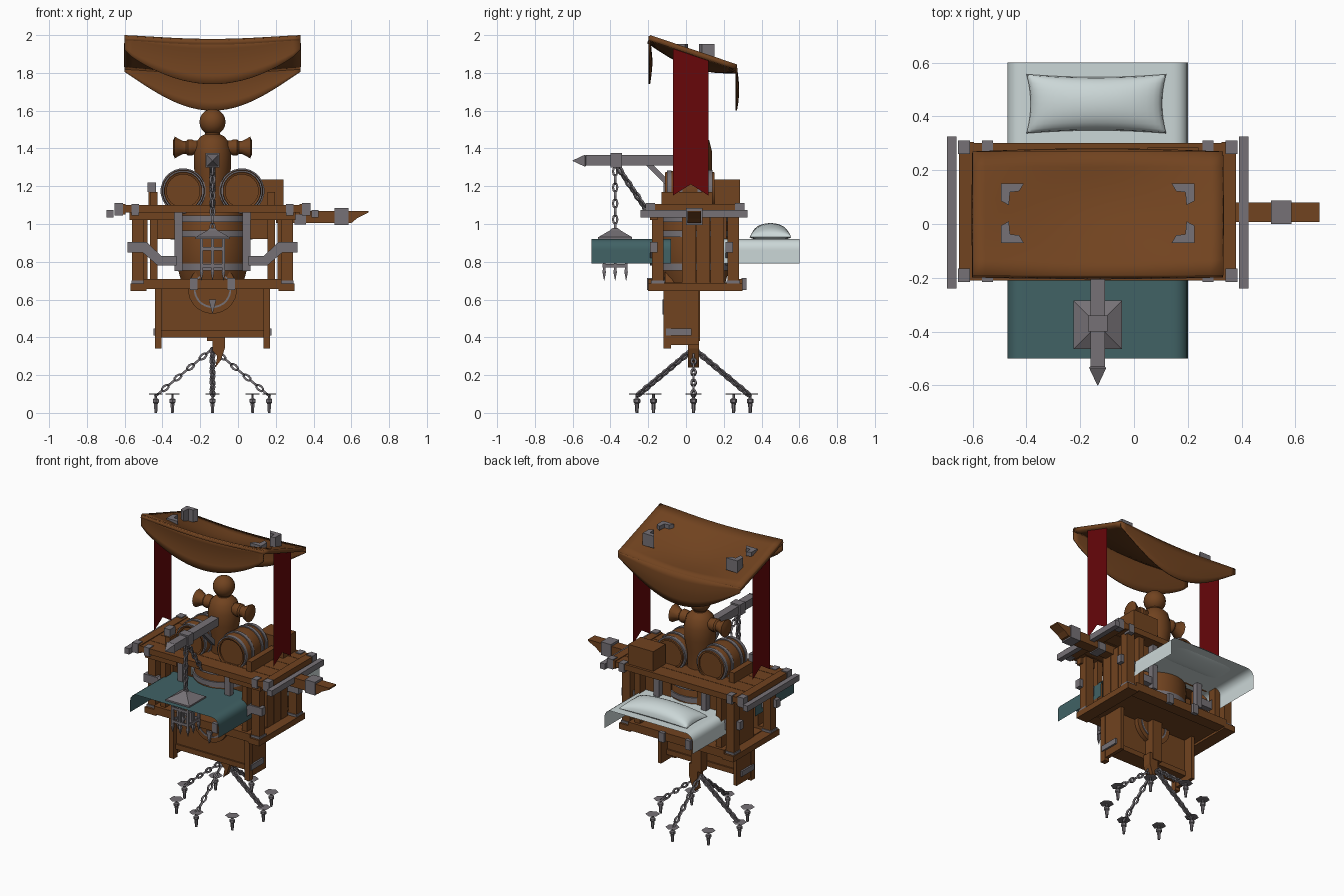
import bpy, bmesh, math
from mathutils import Vector, Matrix

cube = bpy.data.objects.get("Cube")
if cube:
    bpy.data.objects.remove(cube)


def material(name, rgb):
    m = bpy.data.materials.new(name)
    m.use_nodes = True
    m.diffuse_color = (*rgb, 1)
    m.node_tree.nodes["Principled BSDF"].inputs["Base Color"].default_value = (*rgb, 1)
    return m


WOOD = material("brown wood", (0.165, 0.056, 0.014))
IRON = material("grey iron", (0.18, 0.165, 0.18))
RED = material("dark red cloth", (0.135, 0.002, 0.003))
TEAL = material("teal cloth", (0.052, 0.122, 0.13))
WHITE = material("pale cloth", (0.6, 0.68, 0.68))
C = -0.135    # symmetry line of the stall in x
MID = 0.045   # middle of the stall in y


def finish(name, bm, mat, smooth=False, recalc=True):
    if recalc:
        bmesh.ops.recalc_face_normals(bm, faces=bm.faces)
    me = bpy.data.meshes.new(name)
    bm.to_mesh(me)
    bm.free()
    me.materials.append(mat)
    ob = bpy.data.objects.new(name, me)
    bpy.context.collection.objects.link(ob)
    if smooth:
        bpy.ops.object.select_all(action="DESELECT")
        ob.select_set(True)
        bpy.context.view_layer.objects.active = ob
        bpy.ops.object.shade_smooth_by_angle(angle=math.radians(40))
    return ob


def box(name, x, y, z, mat):
    bm = bmesh.new()
    mid = [(a[0] + a[1]) / 2 for a in (x, y, z)]
    size = [abs(a[1] - a[0]) for a in (x, y, z)]
    bmesh.ops.create_cube(bm, size=1, matrix=Matrix.Translation(mid) @ Matrix.Diagonal((*size, 1)))
    return finish(name, bm, mat)


def pair(name, d, y, z, mat):
    """Two boxes mirrored about the symmetry line."""
    for side, s in (("left", 1), ("right", -1)):
        box(f"{side}_{name}", (C + s * d[0], C + s * d[1]), y, z, mat)


def prism(name, pts, depth, mat, plane="xz"):
    """Outline extruded along the remaining axis; flat if the depth is zero."""
    bm = bmesh.new()
    to3d = {"xz": lambda p, d: (p[0], d, p[1]), "yz": lambda p, d: (d, p[0], p[1]),
            "xy": lambda p, d: (p[0], p[1], d)}[plane]
    face = bm.faces.new([bm.verts.new(to3d(p, depth[0])) for p in pts])
    if depth[0] != depth[1]:
        grown = bmesh.ops.extrude_face_region(bm, geom=[face])["geom"]
        move = Vector(to3d((0, 0), depth[1] - depth[0]))
        bmesh.ops.translate(bm, vec=move, verts=[v for v in grown if isinstance(v, bmesh.types.BMVert)])
    return finish(name, bm, mat)


def lathe(name, profile, loc, mat, axis=(0, 0, 1), segs=20, smooth=True, ring=False):
    """Turned shape from (radius, height) pairs, capped or closed into a ring."""
    bm = bmesh.new()
    q = Vector((0, 0, 1)).rotation_difference(Vector(axis))
    rings = []
    for r, h in profile:
        angles = [2 * math.pi * (i + 0.5) / segs for i in range(segs)]
        rings.append([bm.verts.new(Vector(loc) + q @ Vector((r * math.cos(a), r * math.sin(a), h))) for a in angles])
    for a, b in zip(rings, rings[1:] + rings[:1] if ring else rings[1:]):
        for i in range(segs):
            bm.faces.new((a[i], a[(i + 1) % segs], b[(i + 1) % segs], b[i]))
    if not ring:
        bm.faces.new(rings[0])
        bm.faces.new(rings[-1])
    return finish(name, bm, mat, smooth)


def hoop(name, r, h, width, loc, axis=(0, 0, 1)):
    lathe(name, [(r - .01, h), (r, h), (r, h + width), (r - .01, h + width)], loc, IRON, axis, 24, ring=True)


def sheet(name, f, nu, nv, mat, thick=0):
    bm = bmesh.new()
    g = [[bm.verts.new(f(u / nu, v / nv)) for v in range(nv + 1)] for u in range(nu + 1)]
    for u in range(nu):
        for v in range(nv):
            bm.faces.new((g[u][v], g[u + 1][v], g[u + 1][v + 1], g[u][v + 1]))
    ob = finish(name, bm, mat, True, recalc=False)
    if thick:
        mod = ob.modifiers.new("thickness", "SOLIDIFY")
        mod.thickness, mod.offset = thick, -1


def chain(name, a, b, link=0.052):
    a, b = Vector(a), Vector(b)
    n = max(2, round((b - a).length / (link * 0.8)))
    q = Vector((1, 0, 0)).rotation_difference(b - a)
    bm = bmesh.new()
    for i in range(n):
        turn = Matrix.Rotation(math.pi / 2 * (i % 2), 4, "X")
        mat = Matrix.Translation(a.lerp(b, (i + 0.5) / n)) @ q.to_matrix().to_4x4() @ turn
        rings = []
        for k in range(8):
            t = 2 * math.pi * k / 8
            d = Vector((math.cos(t), math.sin(t), 0))
            core = Vector((d.x * link * 0.44, d.y * link * 0.22, 0))
            rings.append([bm.verts.new(mat @ (core + 0.006 * w * d + Vector((0, 0, 0.006 * h))))
                          for w, h in ((1, 1), (-1, 1), (-1, -1), (1, -1))])
        for k in range(8):
            p, r = rings[k], rings[(k + 1) % 8]
            for j in range(4):
                bm.faces.new((p[j], r[j], r[(j + 1) % 4], p[(j + 1) % 4]))
    finish(name, bm, IRON)


# Canopy: sloping top with hanging front and back drapes
def canopy_top(u, v):
    dip = (0.02 + 0.05 * math.sin(math.pi * v)) * math.sin(math.pi * u) ** 1.2
    return (-0.6 + 0.93 * u, -0.19 + 0.46 * v, 2.0 - 0.155 * v - dip)


def drape(v0, y_out, short, long, power):
    def f(u, v):
        x, y, z = canopy_top(u, v0)
        hang = abs(math.sin(math.pi * u)) ** power
        return (x, y + y_out * math.sin(math.pi * v) * hang, z - 0.005 - v * (short + long * hang))
    return f


sheet("canopy_top", canopy_top, 20, 8, WOOD, 0.028)
sheet("canopy_front_drape", drape(0, 0.012, 0.075, 0.16, 0.75), 24, 5, WOOD, 0.008)
sheet("canopy_back_drape", drape(1, 0.012, 0.035, 0.185, 1.0), 24, 5, WOOD, 0.008)
for s in (1, -1):
    for t, low in ((1, 1.87), (-1, 1.925)):
        x, y = C + 0.36 * s, 0.04 + 0.11 * t
        w, h = -0.085 * s, -0.08 * t
        L = [(x, y), (x + w, y), (x + w * .8, y + h * .35), (x + w * .4, y + h * .4), (x + w * .35, y + h), (x, y + h * .8)]
        prism("canopy_corner_plate", L, (low, 1.953), IRON, "xy")

# Swallow-tailed banners
for x in (-0.59, 0.32):
    prism("banner", [(-0.07, 1.94), (0.12, 1.875), (0.12, 1.15), (0.025, 1.21), (-0.07, 1.15)], (x, x), RED, "yz")

# Deck boards with end battens and corner straps
for i in range(5):
    y = -0.21 + i * 0.103
    box("deck_board", (-0.6, 0.33), (y, y + 0.1), (1.06, 1.1), WOOD)
pair("deck_end_board", (0.46, 0.515), (-0.21, 0.305), (1.05, 1.105), WOOD)
pair("deck_bar", (0.525, 0.56), (-0.24, 0.325), (1.035, 1.075), IRON)
pair("deck_rail", (0.2, 0.44), (-0.19, -0.15), (1.02, 1.06), WOOD)
for y in ((-0.215, -0.165), (0.26, 0.31)):
    pair("deck_corner_strap", (0.475, 0.52), y, (1.045, 1.112), IRON)
    pair("deck_edge_strap", (0.39, 0.43), y, (1.045, 1.105), IRON)

# Open frame: posts, sills and floor
for y, out in (((-0.18, -0.12), -0.2), ((0.22, 0.28), 0.3)):
    pair("frame_post", (0.365, 0.425), y, (0.66, 1.06), WOOD)
    pair("inner_post", (0.29, 0.33), y, (0.7, 1.06), WOOD)
    pair("post_foot_strap", (0.36, 0.43), (y[0] - 0.006, y[1] + 0.006), (0.67, 0.7), IRON)
    pair("barrel_guard", (0.16, 0.2), (y[0], y[1] - 0.02), (0.75, 1.06), IRON)
    box("sill_beam", (-0.5, 0.23), (out, y[0] if out > 0 else y[1]), (0.655, 0.71), WOOD)
    pair("sill_strap", (0.08, 0.12), (out - 0.006, out + 0.02), (0.65, 0.715), IRON)
    # Bent iron arms that carry the cloths
    for s in (1, -1):
        arm = [(.45, .905), (.35, .905), (.27, .83), (.19, .83), (.19, .78), (.29, .78), (.37, .85), (.45, .85)]
        prism("cloth_arm", [(C + s * d, z) for d, z in arm], (y[0] - 0.01, y[0] + 0.03), IRON)
pair("side_sill", (0.35, 0.435), (-0.2, 0.3), (0.645, 0.685), WOOD)
box("floor", (-0.5, 0.23), (-0.16, 0.26), (0.66, 0.69), WOOD)
pair("back_board", (0.1, 0.3), (0.2, 0.215), (0.92, 1.06), WOOD)
for i in range(3):
    y = -0.02 + i * 0.075
    pair("side_plank", (0.345, 0.37), (y, y + 0.072), (0.68, 1.04), WOOD)

# Large upright barrel in the frame
lathe("upright_barrel", [(.165, .69), (.19, .78), (.195, .87), (.19, .96), (.165, 1.06)], (C, MID, 0), WOOD, segs=24)
for r, z in ((.193, .755), (.199, .93), (.19, 1.01)):
    hoop("upright_barrel_hoop", r, z, .035, (C, MID, 0))

# Two lying barrels on the deck
for x in (C - 0.155, C + 0.155):
    lathe("lying_barrel", [(.088, -.115), (.088, -.125), (.1, -.13), (.113, -.06), (.116, 0), (.113, .06), (.1, .13),
                           (.088, .13), (.088, .12)], (x, 0.02, 1.175), WOOD, (0, 1, 0))
    for r, h in ((.11, -.12), (.12, -.06), (.12, .04), (.112, .098)):
        hoop("lying_barrel_hoop", r, h, .022, (x, 0.02, 1.175), (0, 1, 0))
box("crate", (0.05, 0.24), (0.15, 0.285), (1.1, 1.235), WOOD)
pair("barrel_chock", (0.29, 0.33), (-0.13, 0.14), (1.1, 1.17), WOOD)
box("wedge_strap", (-0.48, -0.435), (-0.12, -0.06), (1.17, 1.22), IRON)
box("wedge", (-0.475, -0.44), (-0.115, -0.065), (1.1, 1.17), WOOD)

# Wooden dummy
lathe("dummy_torso", [(.08, 1.1), (.085, 1.22), (.1, 1.3), (.1, 1.38), (.085, 1.44), (.06, 1.465), (.04, 1.475), (.04, 1.5)],
      (C, 0.04, 0), WOOD)
lathe("dummy_head", [(max(.07 * math.sin(math.pi * i / 10), .002), -.07 * math.cos(math.pi * i / 10)) for i in range(11)],
      (C, 0.04, 1.54), WOOD)
for s in (1, -1):
    lathe("dummy_arm", [(.04, .05), (.04, .1), (.045, .11), (.045, .13), (.036, .14), (.036, .155), (.06, .2), (.035, .21)],
          (C, 0.04, 1.405), WOOD, (s, 0, 0), 10)

# Crane beam with pointed tip
box("crane_beam", (C - .027, C + .027), (-0.53, 0.04), (1.31, 1.365), IRON)
lathe("crane_tip", [(.026, .52), (.045, .535), (.002, .6)], (C, 0, 1.335), IRON, (0, -1, 0), 4, False)
box("crane_band", (C - .036, C + .036), (-0.4, -0.34), (1.3, 1.375), IRON)
prism("crane_brace", [(-.21, 1.31), (-.17, 1.31), (-.08, 1.22), (-.08, 1.18)], (C - .015, C + .015), IRON, "yz")
chain("lantern_chain", (C, -.375, 1.3), (C, -.375, 0.96))
chain("stay_chain", (C, -.36, 1.3), (C, -.2, 1.06))

# Hanging cage lantern
r2 = math.sqrt(2)
lathe("cage_roof", [(.09 * r2, .92), (.09 * r2, .93), (.03 * r2, .965), (.012 * r2, .98)], (C, -.375, 0), IRON, segs=4, smooth=False)
for i in range(-1, 2):
    for j in range(-1, 2):
        if i or j:
            x, y = C + i * 0.058, -0.375 + j * 0.058
            lathe("cage_bar", [(.01, .93), (.01, .76), (.013, .745), (.001, .7)], (x, y, 0), IRON, segs=4, smooth=False)
for z in (0.77, 0.86):
    for s in (-0.066, 0.058):
        box("cage_band", (C - .066, C + .066), (-.375 + s, -.367 + s), (z, z + .018), IRON)
        box("cage_band", (C + s, C + s + .008), (-.441, -.309), (z, z + .018), IRON)

# Draped cloths: flat top, rounded edges, hanging sides
hem = [(-.335, .79), (-.335, .86)]
hem += [(-.285 - .05 * math.cos(a * math.pi / 8), .87 + .05 * math.sin(a * math.pi / 8)) for a in range(5)] + [(-.27, .92)]
hem += [(-d, z) for d, z in reversed(hem)]


def cloth(y0, y1):
    def f(u, v):
        d, z = hem[round(u * (len(hem) - 1))]
        return (C + d, y0 + (y1 - y0) * v, z)
    return f


sheet("front_cloth", cloth(-0.5, -0.08), len(hem) - 1, 1, TEAL)
sheet("back_cloth", cloth(0.16, 0.6), len(hem) - 1, 1, WHITE)


def pillow(height):
    def f(u, v):
        s, t = -math.cos(math.pi * u), -math.cos(math.pi * v)
        puff = ((1 - s * s) * (1 - t * t)) ** 0.4
        flip = 1 if height > 0 else -1
        return (-0.14 + .26 * s * (1 - .06 * (1 - t * t)), .447 + flip * .11 * t * (1 - .1 * (1 - s * s)),
                .93 + height * puff)
    return f


sheet("pillow_top", pillow(0.075), 18, 12, WHITE)
sheet("pillow_bottom", pillow(-0.02), 18, 12, WHITE)

# Side beam with cut end
prism("side_beam", [(.2, 1.005), (.6, 1.005), (.63, 1.03), (.69, 1.06), (.69, 1.07), (.2, 1.07)], (.007, .08), WOOD)
box("side_beam_band", (.51, .585), (0, .088), (.995, 1.085), IRON)
box("side_beam_strap", (.3, .36), (0, .088), (.998, 1.05), IRON)

# Pedestal below the floor
pair("pedestal_leg", (0.27, 0.305), (-0.12, -0.08), (0.34, 0.66), WOOD)
pair("pedestal_cheek", (0.275, 0.3), (-0.09, 0.07), (0.36, 0.66), WOOD)
pair("pedestal_bracket", (0.3, 0.312), (-0.105, 0.03), (0.41, 0.447), IRON)
box("pedestal_panel", (C - .28, C + .28), (-0.09, 0.0), (0.4, 0.66), WOOD)
box("pedestal_rail", (C - .28, C + .28), (-0.1, 0.01), (0.4, 0.435), WOOD)
lathe("pedestal_disc", [(.13, -.11), (.13, .03)], (C, 0, 0.655), WOOD, (0, 1, 0), 24)
hoop("pedestal_disc_ring", .1, -.115, .15, (C, 0, 0.655), (0, 1, 0))
prism("pedestal_spike", [(C - .02, .6), (C + .02, .6), (C, .52)], (-.125, -.11), IRON)
box("pedestal_post", (C - .03, C + .045), (0.005, 0.075), (0.38, 0.66), WOOD)
prism("pedestal_hook", [(-.135, .42), (-.07, .42), (-.07, .34), (-.09, .28), (-.12, .24), (-.11, .3), (-.135, .33)], (.01, .07), WOOD)

# Ground spikes in a ring, four of them chained
for i in range(8):
    a = math.pi / 4 * i
    x, y = C + 0.3 * math.cos(a), 0.04 + 0.3 * math.sin(a)
    lathe("spike_plate", [(.04, .098), (.045, .1), (.04, .102)], (x, y, 0), IRON, segs=6, smooth=False)
    lathe("spike", [(.008, 0), (.012, .05), (.018, .055), (.018, .072), (.007, .078), (.007, .1)], (x, y, 0), IRON, segs=6, smooth=False)
    if i % 2 == 0:
        chain("anchor_chain", (C, 0.04, 0.34), (x, y, 0.09))
